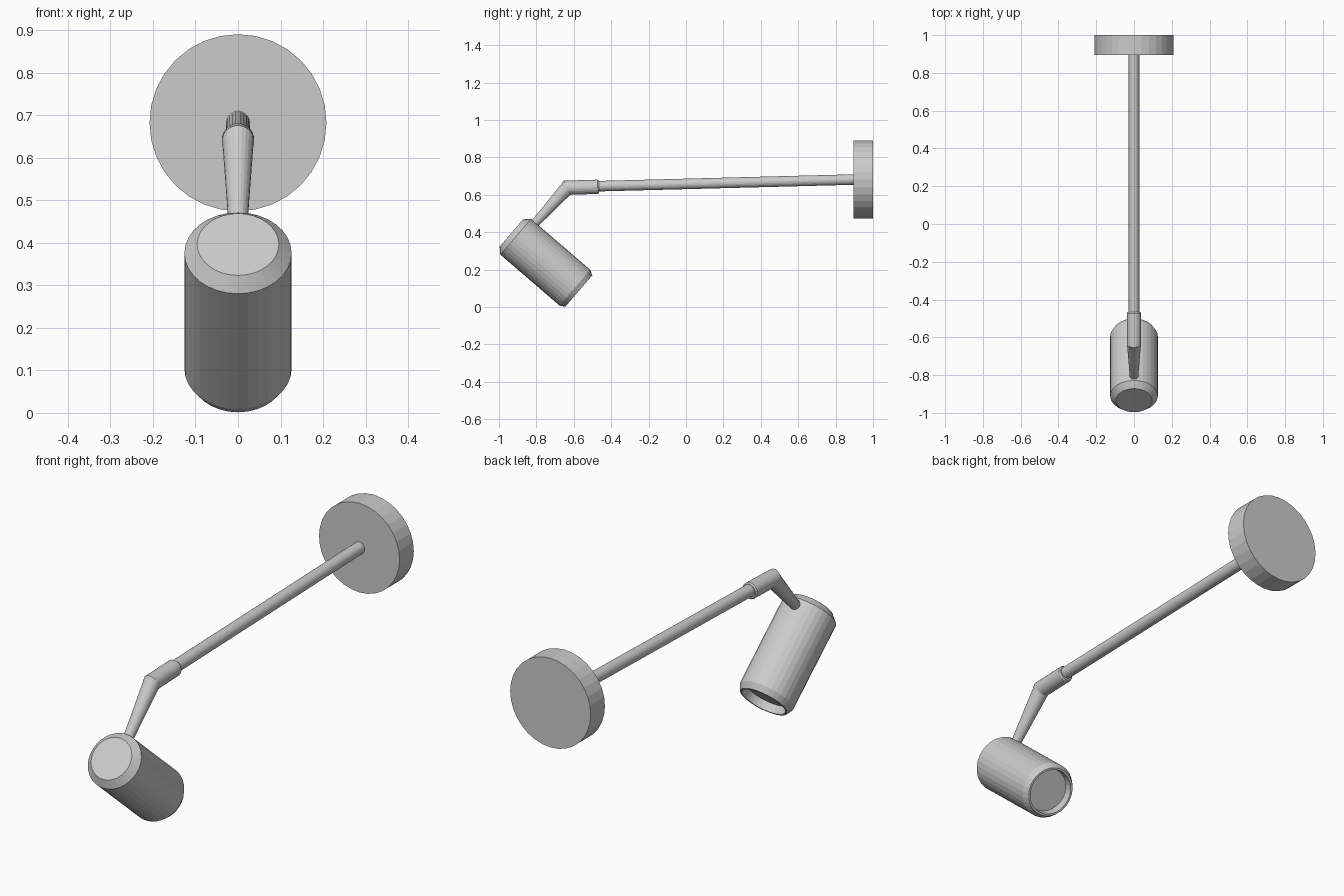
import bpy, bmesh, math
from mathutils import Vector

if "Cube" in bpy.data.objects:
    bpy.data.objects.remove(bpy.data.objects["Cube"])

TAU = 2 * math.pi


def loft(name, rings, sides):
    """Skin round sections lying across the x = 0 plane.
    Each ring: (y, z, up vector in the yz plane, x radius, up radius)."""
    bm = bmesh.new()
    loops = []
    for y, z, up, rx, ru in rings:
        up = Vector((0, *up)).normalized()
        loops.append([bm.verts.new(Vector((rx * math.cos(TAU * i / sides), y, z))
                                   + up * ru * math.sin(TAU * i / sides))
                      for i in range(sides)])
    for a, b in zip(loops, loops[1:]):
        for i in range(sides):
            j = (i + 1) % sides
            bm.faces.new((a[i], a[j], b[j], b[i]))
    bm.faces.new(loops[0])
    bm.faces.new(loops[-1])
    bmesh.ops.recalc_face_normals(bm, faces=bm.faces)
    mesh = bpy.data.meshes.new(name)
    bm.to_mesh(mesh)
    bm.free()
    obj = bpy.data.objects.new(name, mesh)
    bpy.context.collection.objects.link(obj)
    return obj


def turned(name, origin, axis, profile, sides):
    """Turn a (distance, radius) profile about an axis in the yz plane."""
    dy, dz = Vector(axis).normalized()
    return loft(name, [(origin[0] + dy * t, origin[1] + dz * t, (-dz, dy), r, r)
                       for t, r in profile], sides)


# Round wall plate
turned("wall_plate", (0.895, 0.682), (1, 0), [(0, 0.208), (0.105, 0.208)], 32)

# Long slim arm, slightly sloping down to the front
turned("arm_rod", (0.91, 0.682), (-1, -0.026), [(0, 0.028), (1.42, 0.028)], 24)

# Elbow: chamfered sleeve, mitred bend and tapered stem
loft("elbow_stem", [
    (-0.465, 0.643, (-0.026, 1), 0.033, 0.033),
    (-0.472, 0.643, (-0.026, 1), 0.038, 0.038),
    (-0.635, 0.638, (-0.437, 0.9), 0.038, 0.042),
    (-0.645, 0.626, (-0.68, 0.73), 0.036, 0.037),
    (-0.825, 0.428, (-0.75, 0.66), 0.021, 0.021),
], 24)

# Lamp head: chamfered can with a shallow recess in the open end
turned("lamp_head", (-0.934, 0.396), (0.758, -0.652), [
    (0.0, 0.096),
    (0.031, 0.126),
    (0.448, 0.126),
    (0.476, 0.111),
    (0.476, 0.102),
    (0.438, 0.098),
], 32)
